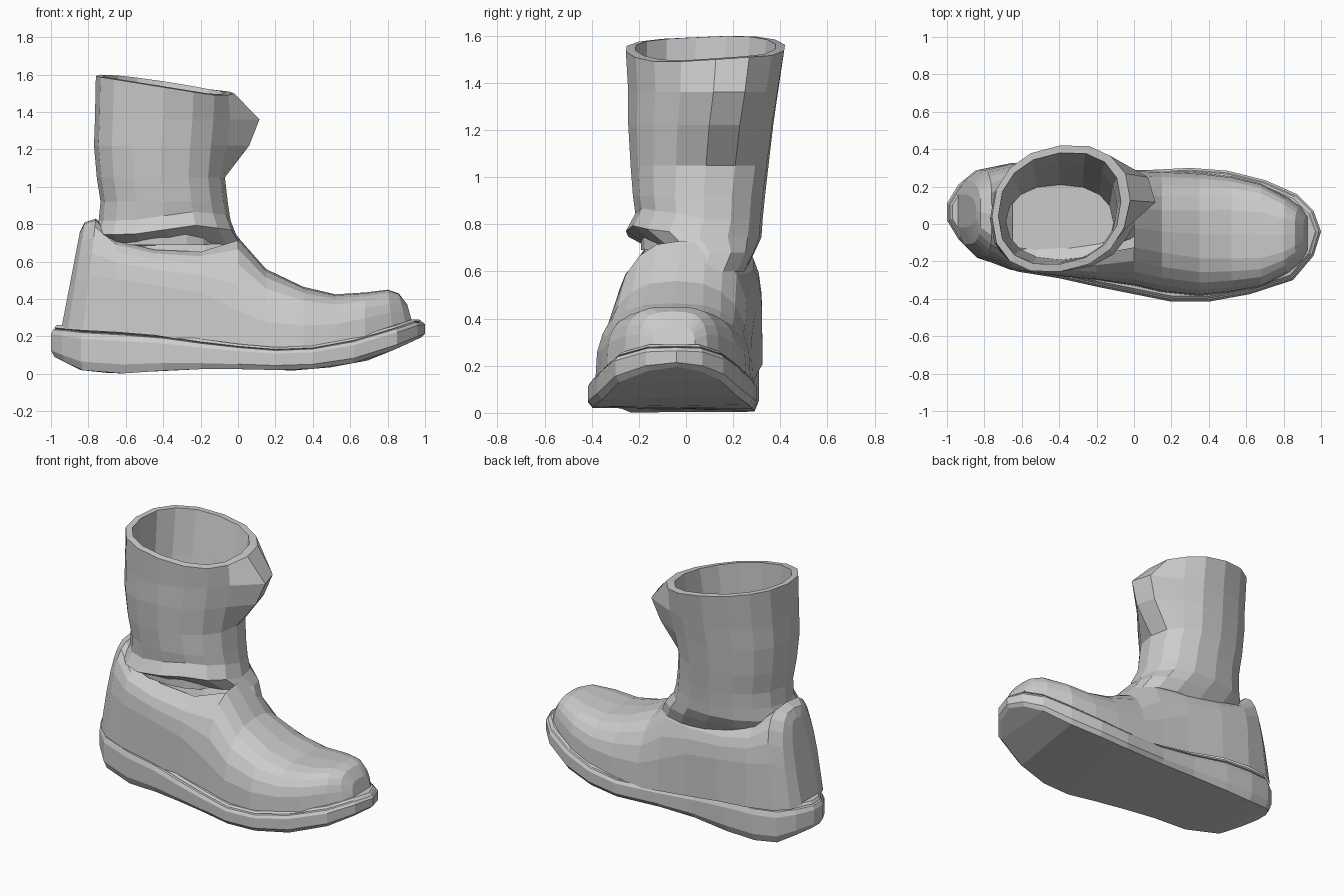
import bpy, math

if "Cube" in bpy.data.objects:
    bpy.data.objects.remove(bpy.data.objects["Cube"])


def interp(table, x):
    """Piecewise linear lookup in a list of (x, value)."""
    if x <= table[0][0]:
        return table[0][1]
    for (a, va), (b, vb) in zip(table, table[1:]):
        if x <= b:
            return va + (vb - va) * (x - a) / (b - a)
    return table[-1][1]


def spow(v, p):
    return math.copysign(abs(v) ** p, v)


def loft(name, rings, closed=True, start=(), end=(), skip=None):
    """Skin equal-length point rings; start/end are cap faces as ring indices."""
    n = len(rings[0])
    verts = [p for r in rings for p in r]
    faces = [tuple(reversed(f)) for f in start]
    for k in range(len(rings) - 1):
        for i in range(n if closed else n - 1):
            j = (i + 1) % n
            f = (k * n + i, k * n + j, (k + 1) * n + j, (k + 1) * n + i)
            mid = [sum(verts[v][c] for v in f) / 4 for c in range(3)]
            if not (skip and skip(*mid)):
                faces.append(f)
    last = (len(rings) - 1) * n
    faces += [tuple(last + i for i in f) for f in end]
    me = bpy.data.meshes.new(name)
    me.from_pydata(verts, [], faces)
    me.update()
    ob = bpy.data.objects.new(name, me)
    bpy.context.collection.objects.link(ob)
    return ob


# Side-view curves of the sole
SOLE_BOTTOM = [(-1, .09), (-.85, .02), (-.65, 0), (-.28, .025), (0, .025), (.3, .018),
               (.5, .035), (.72, .075), (1, .195)]
SOLE_TOP = [(-.95, .26), (-.8, .25), (-.5, .235), (-.2, .185), (.15, .14), (.4, .15),
            (.6, .185), (.8, .24), (.95, .29)]

# Sole footprint, counter-clockwise
OUTLINE = [(1, -.04), (.96, .07), (.87, .16), (.7, .235), (.5, .285), (.3, .30), (0, .285),
           (-.25, .29), (-.5, .31), (-.7, .31), (-.85, .285), (-.94, .21), (-1, .11),
           (-1, .02), (-.94, -.08), (-.84, -.18), (-.62, -.255), (-.4, -.29), (-.2, -.335),
           (0, -.375), (.2, -.415), (.4, -.415), (.62, -.375), (.85, -.3), (.96, -.17)]
N = len(OUTLINE)


def sole_ring(inset, f):
    ring = []
    for i, (x, y) in enumerate(OUTLINE):
        ax, ay = OUTLINE[i - 1]
        bx, by = OUTLINE[(i + 1) % N]
        dx, dy = bx - ax, by - ay
        d = math.hypot(dx, dy)
        b, t = interp(SOLE_BOTTOM, x), interp(SOLE_TOP, x)
        ring.append((x - dy / d * inset, y + dx / d * inset, b + (t - b) * f))
    return ring


# Sole with a welt groove; the underside is a strip of quads across the foot
tread = [(0, 1, N - 1)] + [(i, i + 1, N - i - 1, N - i) for i in range(1, N // 2)]
loft("sole", [sole_ring(i, f) for i, f in
              ((.02, 0), (0, .2), (0, .72), (.012, .86), (.03, .88), (.018, .91),
               (.03, 1), (.075, 1))], start=tread)

# Foot upper: arched sections from heel to toe, open inside the shaft
# (x bottom, x top, top z, centre y, half width, squareness)
SECTIONS = [
    (-.945, -.845, .76, .07, .09, .65), (-.91, -.82, .81, .06, .17, .6),
    (-.83, -.76, .83, .055, .235, .52), (-.66, -.65, .72, .04, .285, .42),
    (-.45, -.45, .67, .025, .30, .4), (-.2, -.2, .66, .0, .30, .45),
    (0, 0, .73, -.02, .31, .8), (.15, .15, .56, -.04, .325, .78),
    (.35, .35, .465, -.055, .33, .7), (.52, .52, .425, -.055, .31, .65),
    (.68, .68, .435, -.06, .275, .6), (.83, .80, .45, -.06, .20, .6),
    (.90, .86, .43, -.055, .145, .6), (.935, .905, .37, -.05, .09, .6)]
ARCH = 12
sections = []
for xb, xt, zt, cy, hw, p in SECTIONS:
    zb = interp(SOLE_TOP, xb) - .02
    ring = []
    for i in range(ARCH + 1):
        a = math.pi * i / ARCH
        f = spow(max(math.sin(a), 0), p) if 0 < i < ARCH else 0
        ring.append((xb + (xt - xb) * f, cy + hw * spow(math.cos(a), p), zb + (zt - zb) * f))
    sections.append(ring)
cap = [tuple(range(ARCH + 1))]
loft("foot_upper", sections, closed=False, start=cap, end=cap,
     skip=lambda x, y, z: -.66 < x < -.08 and -.14 < y < .2 and z > .6)

# Shaft: rings up the outside, over the rim and down the inside
SIDES = 16


def shaft_ring(z, x0, x1, y0, y1, skew=.06, bump=0.0, wave=0.0, rim=False):
    cx, cy, rx, ry = (x0 + x1) / 2, (y0 + y1) / 2, (x1 - x0) / 2, (y1 - y0) / 2
    push = {0: 1, 1: .9, SIDES - 1: .12, 2: .08}      # creased tongue at the front
    ring = []
    for i in range(SIDES):
        a = 2 * math.pi * i / SIDES
        x = cx + rx * spow(math.cos(a), .88)
        y = cy + ry * spow(math.sin(a), .88) + skew * (x - cx)
        h = z
        if rim:                                       # rim slopes down to the front
            h += max(-.1, -.16 * (x + .76)) + .07 * max(y, 0)
        if y < cy:                                    # fold rises on the outer side
            h += wave * max(0, 1 - abs(x + .22) / .35)
        ring.append((x + bump * push.get(i, 0), y, h))
    return ring


loft("shaft", [
    shaft_ring(.60, -.72, .09, -.15, .25),
    shaft_ring(.68, -.74, .04, -.13, .29, wave=.02),
    shaft_ring(.745, -.77, -.01, -.255, .32, wave=.05),
    shaft_ring(.82, -.745, -.04, -.215, .325, wave=.05),
    shaft_ring(.92, -.735, -.055, -.225, .335),
    shaft_ring(1.05, -.755, -.07, -.235, .35, .08),
    shaft_ring(1.22, -.77, -.05, -.245, .37, .10, bump=.11),
    shaft_ring(1.36, -.765, -.035, -.245, .39, .12, bump=.15),
    shaft_ring(1.59, -.76, -.03, -.255, .42, .12, bump=.01, rim=True),
    shaft_ring(1.595, -.725, -.07, -.215, .38, .12, rim=True),
    shaft_ring(1.3, -.72, -.09, -.21, .33, .10),
    shaft_ring(.95, -.70, -.10, -.20, .27, .06),
    shaft_ring(.69, -.68, -.11, -.19, .21, .0)], end=[tuple(range(SIDES))])
